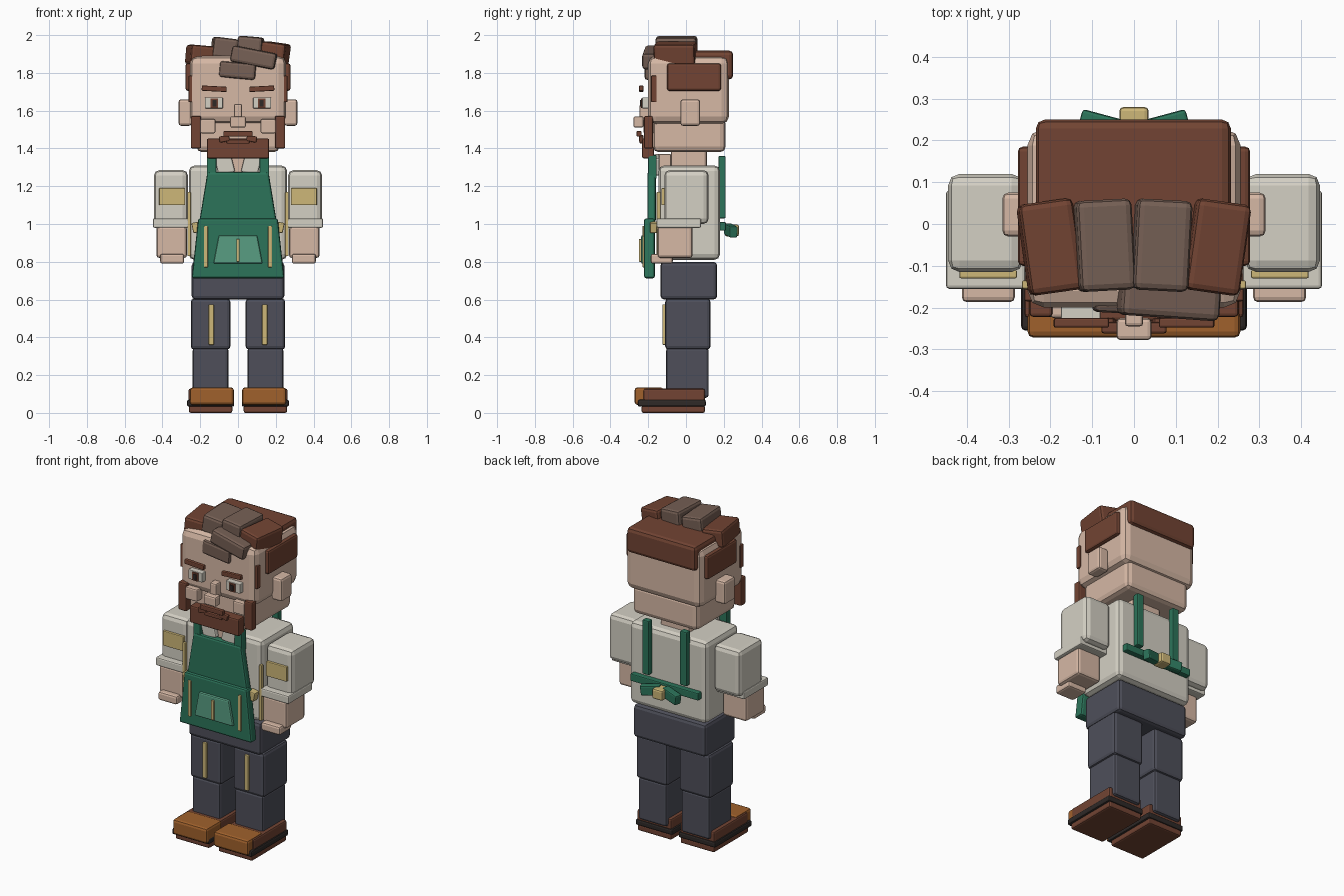
import bpy, bmesh
from math import radians
from mathutils import Euler, Vector


def srgb(r, g, b):
    f = lambda c: c / 12.92 if c <= 0.04045 else ((c + 0.055) / 1.055) ** 2.4
    return (f(r / 255), f(g / 255), f(b / 255), 1)


def material(name, *rgb):
    m = bpy.data.materials.new(name)
    m.diffuse_color = srgb(*rgb)
    return m


SKIN = material("skin", 214, 184, 165)
SHIRT = material("off_white", 212, 208, 196)
GREEN = material("apron_green", 44, 116, 90)
MINT = material("pocket_green", 88, 158, 130)
NAVY = material("trouser_slate", 78, 79, 90)
BROWN = material("hair_brown", 114, 68, 51)
LIGHT = material("light_brown", 118, 96, 85)
ORANGE = material("shoe_orange", 160, 97, 44)
TAN = material("trim_tan", 205, 183, 120)
DARK = material("dark", 46, 41, 39)


def box(name, mat, x, y, z, bevel=0.01, rot=(0, 0, 0), top=1.0):
    """Bevelled box from its extents; top scales the width of the upper edge."""
    size = Vector((x[1] - x[0], y[1] - y[0], z[1] - z[0]))
    bm = bmesh.new()
    bmesh.ops.create_cube(bm, size=1)
    for v in bm.verts:
        v.co = Vector(a * b for a, b in zip(v.co, size))
        if v.co.z > 0:
            v.co.x *= top
    bmesh.ops.bevel(bm, geom=bm.edges[:], offset=min(bevel, min(size) * 0.35),
                    segments=2, profile=0.5, affect='EDGES')
    bmesh.ops.recalc_face_normals(bm, faces=bm.faces[:])
    me = bpy.data.meshes.new(name)
    bm.to_mesh(me)
    bm.free()
    me.materials.append(mat)
    ob = bpy.data.objects.new(name, me)
    ob.location = [(a[0] + a[1]) / 2 for a in (x, y, z)]
    ob.rotation_euler = Euler([radians(a) for a in rot])
    bpy.context.collection.objects.link(ob)
    return ob


def pair(name, mat, x, y, z, bevel=0.01, rot=(0, 0, 0), top=1.0):
    """The same box on both sides of the body; x is given for the +x side."""
    box("left_" + name, mat, x, y, z, bevel, rot, top)
    box("right_" + name, mat, (-x[1], -x[0]), y, z, bevel,
        (rot[0], -rot[1], -rot[2]), top)


# Shoes
pair("shoe_outsole", BROWN, (0.03, 0.26), (-0.235, 0.10), (0, 0.04))
pair("shoe_welt", DARK, (0.02, 0.27), (-0.255, 0.105), (0.033, 0.07))
pair("shoe_upper", BROWN, (0.03, 0.262), (-0.225, 0.10), (0.06, 0.128))
pair("shoe_toe", ORANGE, (0.022, 0.255), (-0.272, -0.12), (0.042, 0.135), 0.015)

# Legs and hips
pair("lower_leg", NAVY, (0.05, 0.24), (-0.105, 0.12), (0.08, 0.345), 0.015)
pair("upper_leg", NAVY, (0.04, 0.25), (-0.11, 0.13), (0.335, 0.605), 0.018)
pair("leg_stripe", TAN, (0.128, 0.155), (-0.125, -0.105), (0.36, 0.575), 0.004)
box("hips", NAVY, (-0.245, 0.245), (-0.135, 0.165), (0.60, 0.80), 0.02)

# Torso and arms
box("torso", SHIRT, (-0.26, 0.26), (-0.145, 0.18), (0.81, 1.31), 0.03)
pair("sleeve", SHIRT, (0.265, 0.445), (-0.115, 0.12), (1.0, 1.285), 0.028)
pair("cuff", SHIRT, (0.26, 0.45), (-0.155, 0.08), (0.98, 1.03), 0.008)
pair("forearm", SKIN, (0.27, 0.432), (-0.15, 0.035), (0.82, 0.99), 0.016)
pair("hand", SKIN, (0.285, 0.412), (-0.187, -0.07), (0.79, 0.842), 0.012)
pair("sleeve_patch", TAN, (0.28, 0.418), (-0.13, -0.11), (1.10, 1.19), 0.004)
pair("shirt_trim", TAN, (0.25, 0.268), (-0.155, -0.135), (0.83, 1.17), 0.004)

# Neck and collar
box("neck", SKIN, (-0.10, 0.10), (-0.08, 0.11), (1.28, 1.42), 0.015)
box("throat", SKIN, (-0.035, 0.035), (-0.165, -0.08), (1.27, 1.37), 0.005)
pair("collar", SHIRT, (0.025, 0.115), (-0.19, -0.14), (1.265, 1.36), 0.008, (0, 14, 0))

# Apron front
box("apron_bib", GREEN, (-0.205, 0.205), (-0.205, -0.16), (1.01, 1.275), 0.012, top=0.79)
box("apron_skirt", GREEN, (-0.245, 0.245), (-0.222, -0.165), (0.712, 1.03), 0.012, top=0.86)
pair("apron_front_strap", GREEN, (0.115, 0.165), (-0.20, -0.155), (1.24, 1.365), 0.006)
pair("waist_tie_end", TAN, (0.195, 0.242), (-0.19, -0.145), (0.955, 1.01), 0.006, (0, 12, 0))
pair("apron_stripe", TAN, (0.160, 0.180), (-0.23, -0.212), (0.77, 0.99), 0.004)
box("pocket", MINT, (-0.13, 0.13), (-0.238, -0.215), (0.79, 0.94), 0.008, top=0.78)
box("pocket_stripe", TAN, (-0.009, 0.009), (-0.25, -0.232), (0.80, 0.92), 0.004)

# Apron back
pair("apron_back_strap", GREEN, (0.105, 0.15), (0.172, 0.21), (1.03, 1.36), 0.006)
box("back_tie", GREEN, (-0.23, 0.23), (0.172, 0.212), (0.965, 1.01), 0.006)
pair("bow_loop", GREEN, (0.01, 0.128), (0.215, 0.26), (0.935, 0.995), 0.008, (0, 8, 15))
box("bow_knot", TAN, (-0.035, 0.035), (0.205, 0.28), (0.935, 0.997), 0.01)

# Head
box("jaw", SKIN, (-0.22, 0.22), (-0.175, 0.21), (1.38, 1.56), 0.03)
box("skull", SKIN, (-0.255, 0.255), (-0.20, 0.228), (1.53, 1.89), 0.04)
pair("ear", SKIN, (0.245, 0.315), (-0.03, 0.075), (1.52, 1.66), 0.014)

# Face
pair("cheek", SKIN, (0.12, 0.20), (-0.225, -0.17), (1.48, 1.555), 0.008)
pair("eye_white", SHIRT, (0.08, 0.175), (-0.232, -0.19), (1.612, 1.67), 0.004)
pair("iris", BROWN, (0.105, 0.145), (-0.238, -0.225), (1.614, 1.665), 0.002)
pair("pupil", DARK, (0.113, 0.135), (-0.243, -0.235), (1.622, 1.656), 0.002)
pair("eyebrow", BROWN, (0.06, 0.192), (-0.248, -0.225), (1.702, 1.73), 0.005, (0, -3, 0))
box("nose_bridge", SKIN, (-0.022, 0.022), (-0.245, -0.19), (1.54, 1.635), 0.008)
box("nose_tip", SKIN, (-0.042, 0.042), (-0.278, -0.225), (1.51, 1.57), 0.01)

# Beard and moustache
pair("beard_side", BROWN, (0.195, 0.25), (-0.222, -0.175), (1.40, 1.572), 0.008)
box("beard_chin", BROWN, (-0.165, 0.165), (-0.232, -0.17), (1.348, 1.452), 0.008)
box("moustache", BROWN, (-0.078, 0.078), (-0.262, -0.235), (1.462, 1.492), 0.006)
pair("moustache_tip", BROWN, (0.045, 0.10), (-0.248, -0.225), (1.435, 1.468), 0.006, (0, 12, 0))
box("mouth", BROWN, (-0.06, 0.06), (-0.245, -0.225), (1.425, 1.447), 0.005)
pair("sideburn", BROWN, (0.235, 0.262), (-0.185, -0.155), (1.645, 1.785), 0.005)

# Hair: back cap, side panels, swept locks and fringe
box("hair_cap", BROWN, (-0.235, 0.232), (-0.12, 0.25), (1.765, 1.918), 0.022)
pair("hair_side", BROWN, (0.225, 0.278), (-0.10, 0.185), (1.705, 1.85), 0.012)
box("lock_right_outer", BROWN, (-0.265, -0.135), (-0.165, 0.055), (1.84, 1.945), 0.016, (0, 5, 8))
box("lock_right_inner", LIGHT, (-0.138, -0.005), (-0.16, 0.058), (1.875, 1.985), 0.016, (0, 7, 3))
box("lock_left_inner", LIGHT, (0.0, 0.132), (-0.16, 0.058), (1.885, 1.992), 0.016, (0, 5, -3))
box("lock_left_outer", BROWN, (0.13, 0.262), (-0.165, 0.055), (1.845, 1.96), 0.016, (0, 8, -8))
box("fringe_upper", LIGHT, (-0.035, 0.205), (-0.225, -0.09), (1.838, 1.925), 0.016, (0, 11, -4))
box("fringe_lower", LIGHT, (-0.098, 0.095), (-0.215, -0.13), (1.77, 1.855), 0.014, (0, 5, -3))
